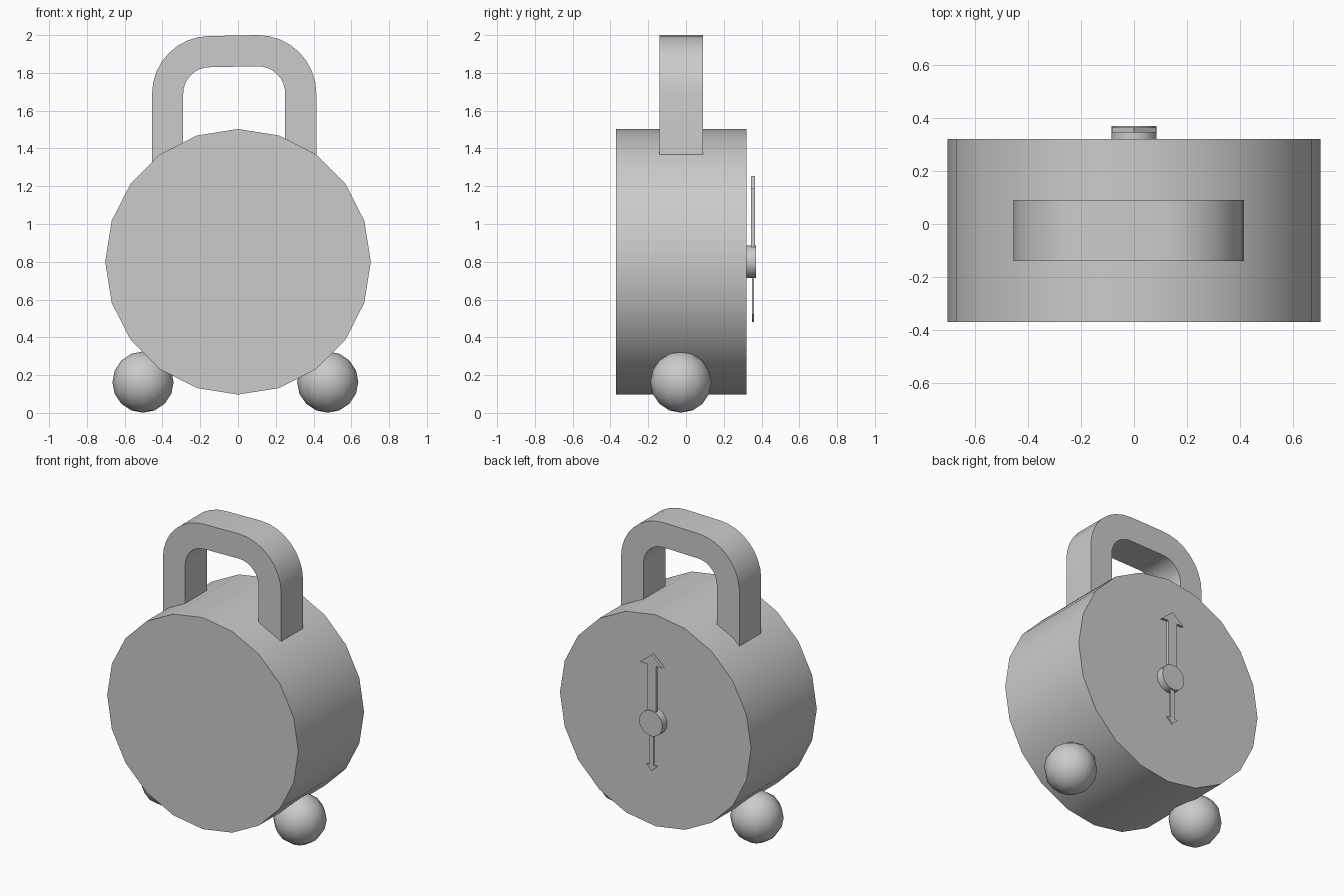
import bpy, bmesh, math

if "Cube" in bpy.data.objects:
    bpy.data.objects.remove(bpy.data.objects["Cube"])


def extrude_profile(name, pts, y0, y1, smooth=False):
    """Extrude a closed x/z outline between two y depths."""
    bm = bmesh.new()
    face = bm.faces.new([bm.verts.new((x, y0, z)) for x, z in pts])
    ext = bmesh.ops.extrude_face_region(bm, geom=[face])
    for v in ext["geom"]:
        if isinstance(v, bmesh.types.BMVert):
            v.co.y = y1
    bmesh.ops.recalc_face_normals(bm, faces=bm.faces)
    mesh = bpy.data.meshes.new(name)
    bm.to_mesh(mesh)
    bm.free()
    obj = bpy.data.objects.new(name, mesh)
    bpy.context.collection.objects.link(obj)
    if smooth:
        shade(obj)
    return obj


def shade(obj):
    bpy.ops.object.select_all(action="DESELECT")
    obj.select_set(True)
    bpy.context.view_layer.objects.active = obj
    bpy.ops.object.shade_smooth_by_angle(angle=math.radians(30))


def arc(cx, cz, r, a0, a1, n):
    angles = [math.radians(a0 + (a1 - a0) * i / n) for i in range(n + 1)]
    return [(cx + r * math.cos(a), cz + r * math.sin(a)) for a in angles]


def disc(cz, r, n):
    return arc(0, cz, r, 90, 450, n)[:-1]


def arrow(base, neck, tip, stem, head):
    """Arrow outline: half stem width, half head width."""
    return [(-stem, base), (stem, base), (stem, neck), (head, neck),
            (0, tip), (-head, neck), (-stem, neck)]


# Drum-shaped case
extrude_profile("clock_case", disc(0.80, 0.703, 20), -0.37, 0.32, True)

# Carrying handle: outer arch, then inner arch back
outer = ([(0.415, 1.30)] + arc(0.105, 1.69, 0.31, 0, 90, 8)
         + arc(-0.15, 1.69, 0.305, 90, 180, 8) + [(-0.455, 1.30)])
inner = ([(-0.29, 1.30)] + arc(-0.15, 1.69, 0.14, 180, 90, 8)
         + arc(0.105, 1.69, 0.145, 90, 0, 8) + [(0.25, 1.30)])
extrude_profile("handle", outer + inner, -0.14, 0.09, True)

# Ball feet
for side, x in (("left", -0.503), ("right", 0.475)):
    bpy.ops.mesh.primitive_uv_sphere_add(segments=12, ring_count=8, radius=0.162,
                                         location=(x, -0.027, 0.163))
    foot = bpy.context.object
    foot.name = side + "_foot"
    shade(foot)

# Dial hub and the two hands on the back face
extrude_profile("hub", disc(0.80, 0.085, 20), 0.31, 0.37, True)
extrude_profile("long_hand", arrow(0.80, 1.185, 1.255, 0.033, 0.083), 0.345, 0.364)
extrude_profile("short_hand", arrow(0.80, 0.52, 0.48, 0.015, 0.042), 0.350, 0.361)
